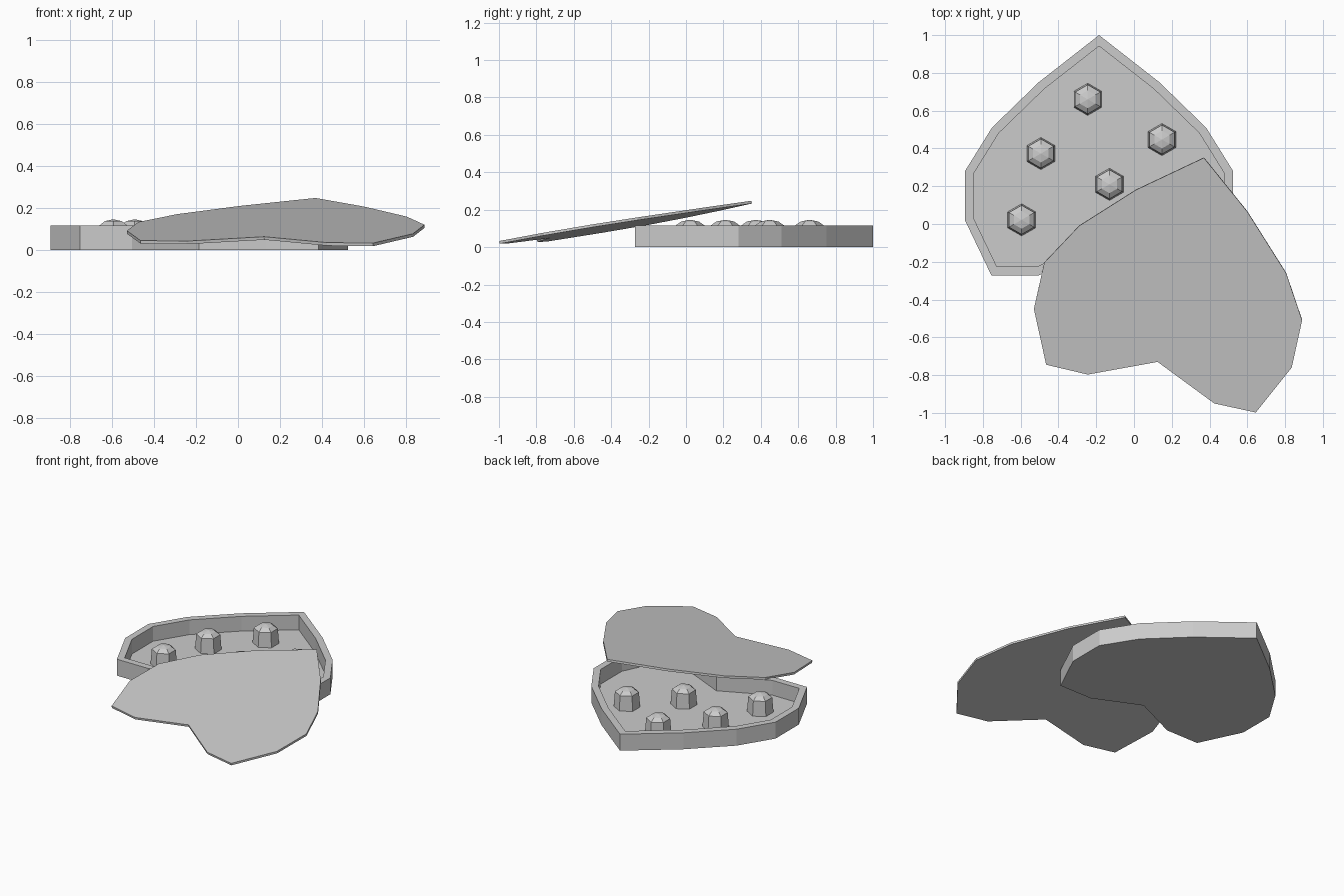
import bpy, bmesh, math
from mathutils import Vector

if "Cube" in bpy.data.objects:
    bpy.data.objects.remove(bpy.data.objects["Cube"])


def finish(name, bm):
    bmesh.ops.recalc_face_normals(bm, faces=bm.faces)
    me = bpy.data.meshes.new(name)
    bm.to_mesh(me)
    bm.free()
    ob = bpy.data.objects.new(name, me)
    bpy.context.collection.objects.link(ob)
    return ob


def slab(bm, pts, offset):
    # closed prism: polygon pts extruded by offset, returns the far cap
    base = bm.faces.new([bm.verts.new(p) for p in pts])
    far = [bm.verts.new(Vector(p) + offset) for p in pts]
    n = len(far)
    for i in range(n):
        j = (i + 1) % n
        bm.faces.new([base.verts[i], base.verts[j], far[j], far[i]])
    return bm.faces.new(far)


# heart-shaped tray: mirrored half outline, even rim, sunken floor
AXIS, HEIGHT, RIM, FLOOR = -0.185, 0.116, 0.046, 0.012
half = [(0.32, 0.75), (0.567, 0.51), (0.71, 0.28), (0.71, 0.02), (0.57, -0.272), (0.32, -0.272)]
outline = [(0, 1.0)] + half + [(0, -0.125)] + [(-x, y) for x, y in reversed(half)]
bm = bmesh.new()
top = slab(bm, [(AXIS + x, y, 0) for x, y in outline], Vector((0, 0, HEIGHT)))
bmesh.ops.recalc_face_normals(bm, faces=bm.faces)
bmesh.ops.inset_region(bm, faces=[top], thickness=RIM, use_even_offset=True)
res = bmesh.ops.extrude_discrete_faces(bm, faces=[top])
for v in res["faces"][0].verts:
    v.co.z = FLOOR
finish("heart_tray", bm)

# lid: slightly larger heart, turned and tilted to rest on the tray
lid = [(0.37, 0.35), (0.01, 0.18), (-0.29, -0.01), (-0.475, -0.205), (-0.53, -0.45),
       (-0.465, -0.745), (-0.245, -0.797), (0.125, -0.73), (0.425, -0.95), (0.645, -0.998),
       (0.835, -0.76), (0.89, -0.51), (0.805, -0.26), (0.6, 0.065)]
bx, cy = 0.027, 0.165
normal = Vector((-bx, -cy, 1)).normalized()
bm = bmesh.new()
slab(bm, [(x, y, 0.18 + bx * x + cy * y) for x, y in lid], normal * -0.015)
finish("heart_lid", bm)

# six-sided chocolates with a domed top
profile = [(0.085, FLOOR), (0.077, 0.116), (0.047, 0.137)]
for k, (cx, cyy) in enumerate([(-0.245, 0.66), (-0.493, 0.373), (0.148, 0.447),
                               (-0.13, 0.21), (-0.595, 0.022)]):
    bm = bmesh.new()
    rings = [[bm.verts.new((cx + r * math.sin(i * math.pi / 3), cyy + r * math.cos(i * math.pi / 3), z))
              for i in range(6)] for r, z in profile]
    tip = bm.verts.new((cx, cyy, 0.146))
    bm.faces.new(rings[0])
    for i in range(6):
        j = (i + 1) % 6
        for a, b in zip(rings, rings[1:]):
            bm.faces.new([a[i], a[j], b[j], b[i]])
        bm.faces.new([rings[-1][i], rings[-1][j], tip])
    finish(f"chocolate_{k + 1}", bm)
